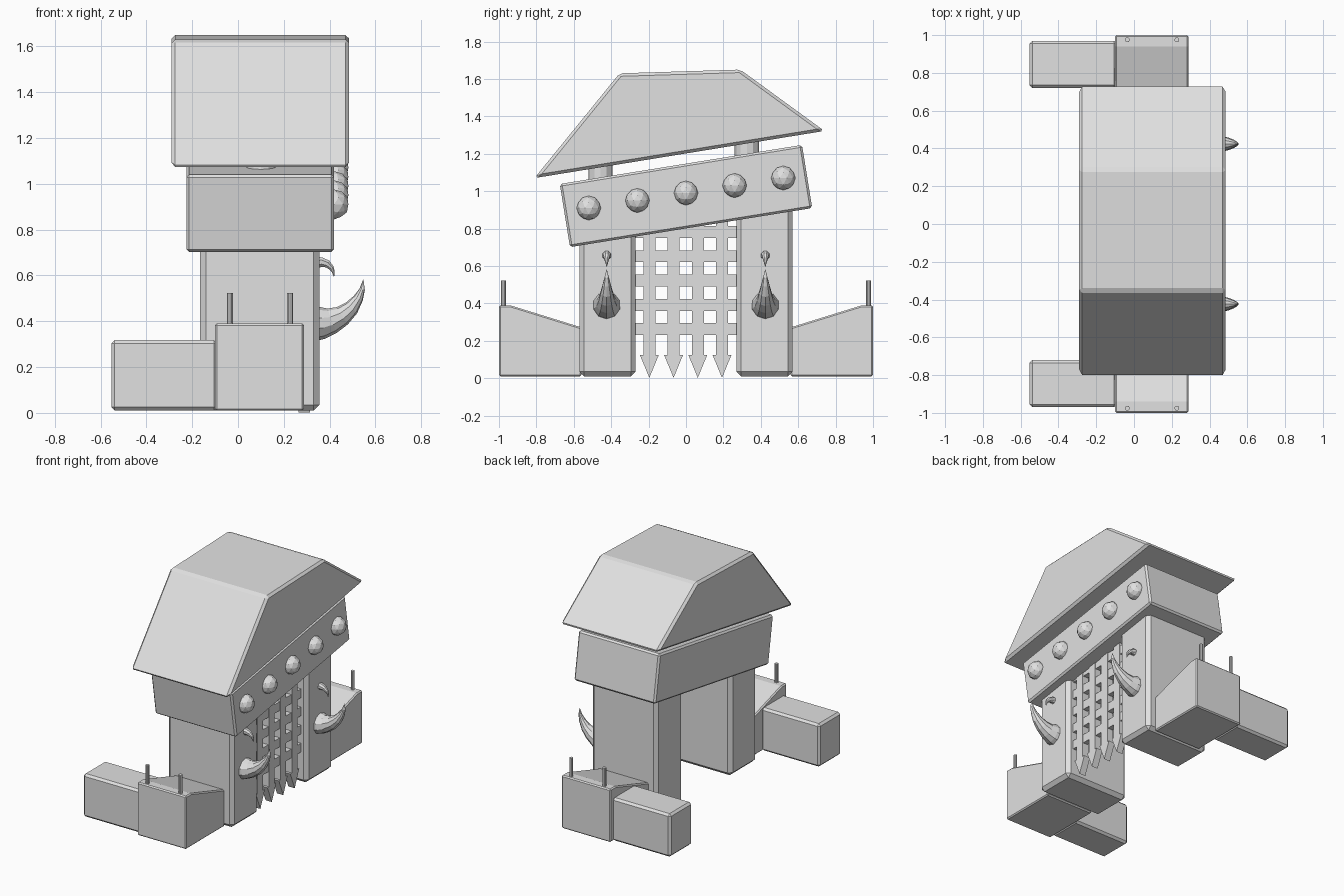
import bpy, bmesh, math
from mathutils import Vector

if "Cube" in bpy.data.objects:
    bpy.data.objects.remove(bpy.data.objects["Cube"])

grey = bpy.data.materials.new("plain grey")
grey.diffuse_color = (0.75, 0.75, 0.75, 1)
grey.use_nodes = True
grey.node_tree.nodes["Principled BSDF"].inputs["Base Color"].default_value = grey.diffuse_color


def finish(bm, name, bevel=0):
    bmesh.ops.recalc_face_normals(bm, faces=bm.faces[:])
    me = bpy.data.meshes.new(name)
    bm.to_mesh(me)
    bm.free()
    me.materials.append(grey)
    ob = bpy.data.objects.new(name, me)
    bpy.context.collection.objects.link(ob)
    if bevel:
        mod = ob.modifiers.new("bevel", 'BEVEL')
        mod.width = bevel
        mod.segments = 1
        mod.limit_method = 'ANGLE'
    return ob


def add_prism(bm, profile, x0, x1):
    """Extrude a (y, z) outline along x."""
    a = [bm.verts.new((x0, y, z)) for y, z in profile]
    b = [bm.verts.new((x1, y, z)) for y, z in profile]
    bm.faces.new(a)
    bm.faces.new(b[::-1])
    n = len(a)
    for i in range(n):
        j = (i + 1) % n
        bm.faces.new((a[i], b[i], b[j], a[j]))


def prism(name, profile, x0, x1, bevel=0):
    bm = bmesh.new()
    add_prism(bm, profile, x0, x1)
    return finish(bm, name, bevel)


def rect(y0, y1, z0, z1):
    return [(y0, z0), (y1, z0), (y1, z1), (y0, z1)]


def cylinder(name, x, y, z0, z1, r, sides):
    bm = bmesh.new()
    bmesh.ops.create_cone(bm, cap_ends=True, segments=sides, radius1=r, radius2=r, depth=z1 - z0)
    bmesh.ops.translate(bm, vec=(x, y, (z0 + z1) / 2), verts=bm.verts[:])
    return finish(bm, name)


def horn(name, y, path, sides):
    """Tapered tube along (x, z, radius) points."""
    bm = bmesh.new()
    rings = []
    for i, (x, z, r) in enumerate(path):
        p, q = path[max(i - 1, 0)], path[min(i + 1, len(path) - 1)]
        t = Vector((q[0] - p[0], 0, q[1] - p[1])).normalized()
        if i == 0:
            t = Vector((1, 0, 0))
        up = Vector((-t.z, 0, t.x))
        ring = []
        for k in range(sides):
            a = 2 * math.pi * (k + 0.5) / sides
            ring.append(bm.verts.new(Vector((x, y, z)) + Vector((0, r * math.cos(a), 0)) + up * r * math.sin(a)))
        rings.append(ring)
    for a, b in zip(rings, rings[1:]):
        for k in range(sides):
            j = (k + 1) % sides
            bm.faces.new((a[k], a[j], b[j], b[k]))
    bm.faces.new(rings[0])
    bm.faces.new(rings[-1])
    return finish(bm, name)


# Tilted lintel beam
tilt = math.radians(9.16)
c, s = math.cos(tilt), math.sin(tilt)
beam = [(u * c - v * s, 0.974 + u * s + v * c)
        for u, v in ((-.656, -.171), (.656, -.171), (.656, .171), (-.656, .171))]
prism("lintel_beam", beam, -0.225, 0.42, 0.012)

# Faceted studs along the beam
for i in range(-2, 3):
    bm = bmesh.new()
    bmesh.ops.create_icosphere(bm, subdivisions=2, radius=0.065)
    bmesh.ops.translate(bm, vec=(0.42, 0.26 * i, 0.99 + 0.04 * i), verts=bm.verts[:])
    finish(bm, "beam_stud")

# Crooked hipped roof and the short posts holding it
prism("roof", [(-0.81, 1.07), (0.74, 1.322), (0.29, 1.65), (-0.355, 1.63)], -0.29, 0.485, 0.016)
for y in (-0.457, 0.325):
    cylinder("roof_post", 0.1, y, 1.0 + 0.161 * y, 1.28 + 0.161 * y, 0.065, 12)

# Portcullis: speared bars and cross bars
bm = bmesh.new()
for k in range(4):
    y = -0.196 + 0.1295 * k
    w, h = 0.032, 0.05
    add_prism(bm, [(y - w, 0.92), (y - w, 0.123), (y - h, 0.123), (y, 0.002),
                   (y + h, 0.123), (y + w, 0.123), (y + w, 0.92)], 0.265, 0.315)
for k in range(5):
    z = 0.262 + 0.13 * k
    add_prism(bm, rect(-0.3, 0.3, z - 0.032, z + 0.032), 0.27, 0.31)
finish(bm, "portcullis")

big = [(.335, .39, .078), (.37, .393, .07), (.41, .402, .057), (.455, .424, .045),
       (.495, .458, .034), (.525, .5, .022), (.542, .54, .012), (.547, .582, .001)]
small = [(.34, .655, .027), (.365, .658, .023), (.39, .65, .018),
         (.408, .633, .012), (.416, .615, .007), (.419, .595, .001)]

for side in (-1, 1):
    # Gate pillars
    prism("pillar", rect(side * 0.27, side * 0.57, 0.01, 0.9 + 0.08 * side), -0.165, 0.355, 0.025)
    # Sloped buttress beside each pillar, and the low wall behind it
    prism("buttress", [(side * y, z) for y, z in
          ((0.56, .01), (1.0, .01), (1.0, .39), (.94, .39), (.56, .272))], -0.1, 0.288, 0.008)
    prism("low_wall", rect(side * 0.72, side * 0.97, 0.01, 0.318), -0.553, -0.09, 0.015)
    # Thin rods on the buttress
    for x in (-0.035, 0.227):
        cylinder("buttress_rod", x, side * 0.975, 0.36, 0.523, 0.013, 10)
    # Horns on the pillar face
    horn("large_horn", side * 0.424, big, 10)
    horn("small_hook", side * 0.424, small, 8)
